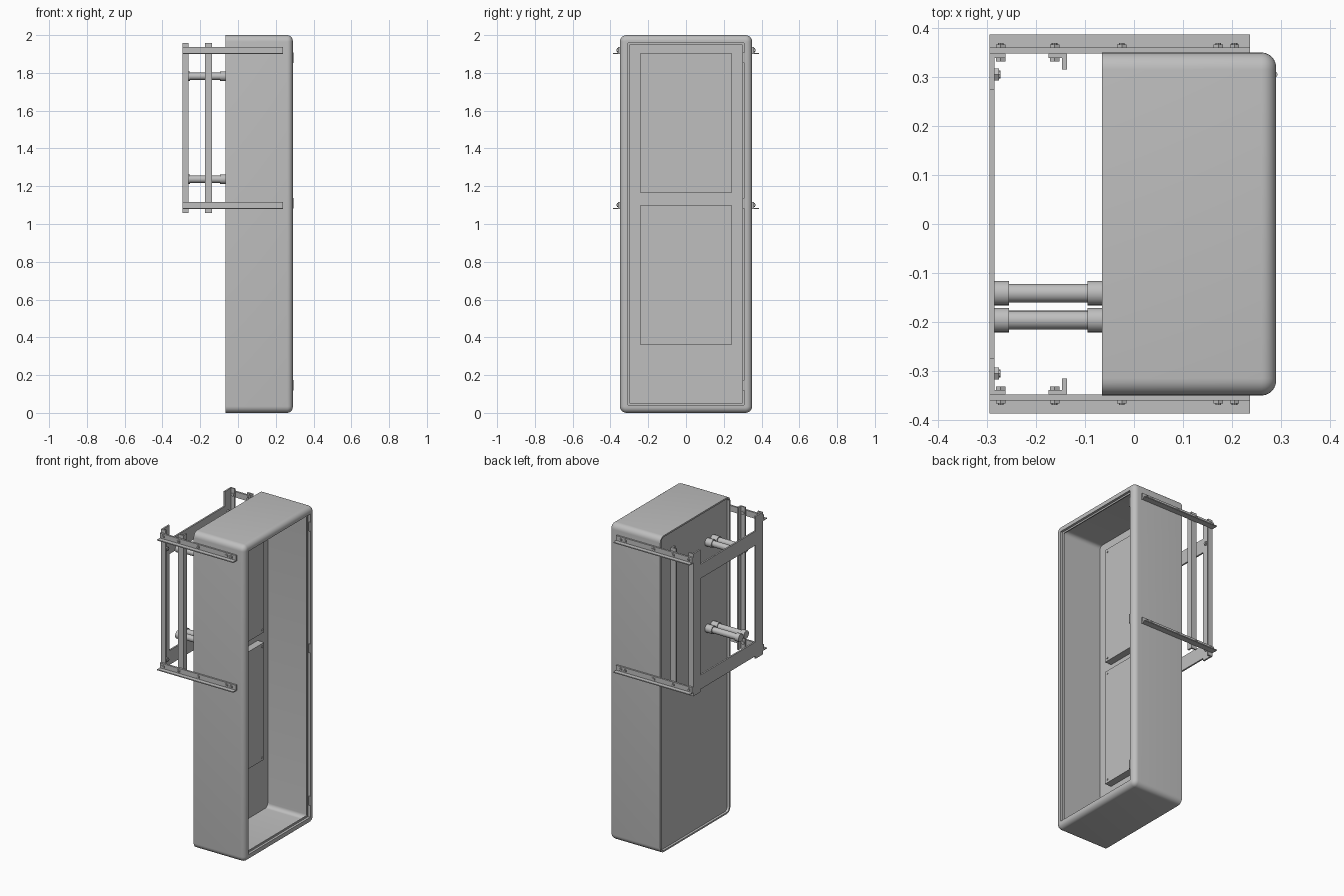
import bpy, bmesh, math
from mathutils import Matrix, Vector

if "Cube" in bpy.data.objects:
    bpy.data.objects.remove(bpy.data.objects["Cube"], do_unlink=True)

grey = bpy.data.materials.new("plain grey")
grey.use_nodes = True
COLOUR = (0.52, 0.52, 0.52, 1)
grey.diffuse_color = COLOUR
for node in grey.node_tree.nodes:
    if node.type == 'BSDF_PRINCIPLED':
        node.inputs["Base Color"].default_value = COLOUR


def finish(name, bm, smooth=False):
    bmesh.ops.recalc_face_normals(bm, faces=bm.faces)
    mesh = bpy.data.meshes.new(name)
    bm.to_mesh(mesh)
    bm.free()
    mesh.materials.append(grey)
    ob = bpy.data.objects.new(name, mesh)
    bpy.context.collection.objects.link(ob)
    if smooth:
        bpy.ops.object.select_all(action='DESELECT')
        ob.select_set(True)
        bpy.context.view_layer.objects.active = ob
        bpy.ops.object.shade_smooth_by_angle(angle=math.radians(35))
    return ob


def add_box(bm, x, y, z):
    """Box from (low, high) ranges."""
    lo, hi = zip(x, y, z)
    mid = [(a + b) / 2 for a, b in zip(lo, hi)]
    size = [abs(b - a) for a, b in zip(lo, hi)]
    mat = Matrix.Translation(mid) @ Matrix.Diagonal((*size, 1))
    bmesh.ops.create_cube(bm, size=1, matrix=mat)


def add_rod(bm, start, end, radius, sides):
    a, b = Vector(start), Vector(end)
    turn = (b - a).to_track_quat('Z', 'Y').to_matrix().to_4x4()
    bmesh.ops.create_cone(bm, cap_ends=True, segments=sides, radius1=radius, radius2=radius,
                          depth=(b - a).length, matrix=Matrix.Translation((a + b) / 2) @ turn)


# Sheet metal cabinet shell: rounded rectangles joined along x
CORNER, STEPS = 0.035, 6


def ring(bm, x, inset):
    r = max(CORNER - inset, 0.001)
    cy, cz = 0.35 - inset - r, 1 - inset - r
    verts = []
    for q, (sy, sz) in enumerate([(1, 1), (-1, 1), (-1, -1), (1, -1)]):
        for i in range(STEPS + 1):
            t = math.pi / 2 * (q + i / STEPS)
            verts.append(bm.verts.new((x, sy * cy + r * math.cos(t), 1 + sz * cz + r * math.sin(t))))
    return verts


section = [(-0.05, 0.01), (-0.065, 0.01), (-0.065, 0)]
for i in range(STEPS + 1):
    t = math.pi / 2 * i / STEPS
    section.append((0.26 + 0.03 * math.sin(t), 0.03 * (1 - math.cos(t))))
# Stepped door lip, then the wider inside
section += [(0.29, 0.042), (0.275, 0.042), (0.275, 0.052), (0.268, 0.052),
            (0.268, 0.01), (-0.03, 0.01)]

bm = bmesh.new()
rings = [ring(bm, x, inset) for x, inset in section]
for a, b in zip(rings, rings[1:]):
    for i in range(len(a)):
        j = (i + 1) % len(a)
        bm.faces.new((a[i], a[j], b[j], b[i]))
bm.faces.new(rings[0])
bm.faces.new(rings[-1])
finish("cabinet_shell", bm, True)

# Mounting panels with corner screws
for name, low, high in (("lower_panel", 0.36, 1.10), ("upper_panel", 1.165, 1.905)):
    bm = bmesh.new()
    add_box(bm, (-0.03, 0.015), (-0.24, 0.24), (low, high))
    for y in (-0.22, 0.22):
        for z in (low + 0.02, high - 0.02):
            add_rod(bm, (0.015, y, z), (0.019, y, z), 0.006, 8)
    finish(name, bm)

# Hinge barrels on the door opening
bm = bmesh.new()
for z in (0.147, 1.11, 1.88):
    add_rod(bm, (0.287, 0.305, z - 0.028), (0.287, 0.305, z + 0.028), 0.006, 12)
finish("hinges", bm, True)

# Side frames: angle rails, two angle uprights and bolts
for tag, s in (("back", 1), ("front", -1)):
    bm = bmesh.new()
    for z in (1.08, 1.90):
        add_box(bm, (-0.295, 0.237), (s * 0.348, s * 0.36), (z, z + 0.037))
        add_box(bm, (-0.295, 0.237), (s * 0.36, s * 0.387), (z, z + 0.006))
    finish(tag + "_rails", bm)

    bm = bmesh.new()
    height = (1.058, 1.958)
    add_box(bm, (-0.295, -0.262), (s * 0.339, s * 0.348), height)
    add_box(bm, (-0.295, -0.285), (s * 0.275, s * 0.339), height)
    add_box(bm, (-0.175, -0.137), (s * 0.339, s * 0.348), height)
    add_box(bm, (-0.147, -0.137), (s * 0.315, s * 0.339), height)
    finish(tag + "_uprights", bm)

    bm = bmesh.new()
    for z in (1.10, 1.92):
        for x in (-0.272, -0.162, -0.025, 0.172, 0.205):
            add_rod(bm, (x, s * 0.36, z), (x, s * 0.366, z), 0.011, 6)
            add_rod(bm, (x, s * 0.366, z), (x, s * 0.369, z), 0.006, 8)
        for x in (-0.272, -0.162):
            add_rod(bm, (x, s * 0.339, z), (x, s * 0.332, z), 0.011, 6)
    for z in (1.12, 1.82):
        add_rod(bm, (-0.285, s * 0.305, z), (-0.276, s * 0.305, z), 0.014, 6)
        add_rod(bm, (-0.276, s * 0.305, z), (-0.272, s * 0.305, z), 0.008, 8)
    finish(tag + "_bolts", bm)

# Cross plates joining the uprights
bm = bmesh.new()
for z in (1.075, 1.775):
    add_box(bm, (-0.295, -0.285), (-0.275, 0.275), (z, z + 0.09))
finish("cross_plates", bm)

# Pipe pairs with end collars
bm = bmesh.new()
for z in (1.237, 1.782):
    for y in (-0.141, -0.196):
        add_rod(bm, (-0.26, y, z), (-0.09, y, z), 0.019, 24)
        add_rod(bm, (-0.285, y, z), (-0.255, y, z), 0.025, 24)
        add_rod(bm, (-0.095, y, z), (-0.05, y, z), 0.025, 24)
finish("pipes", bm, True)
